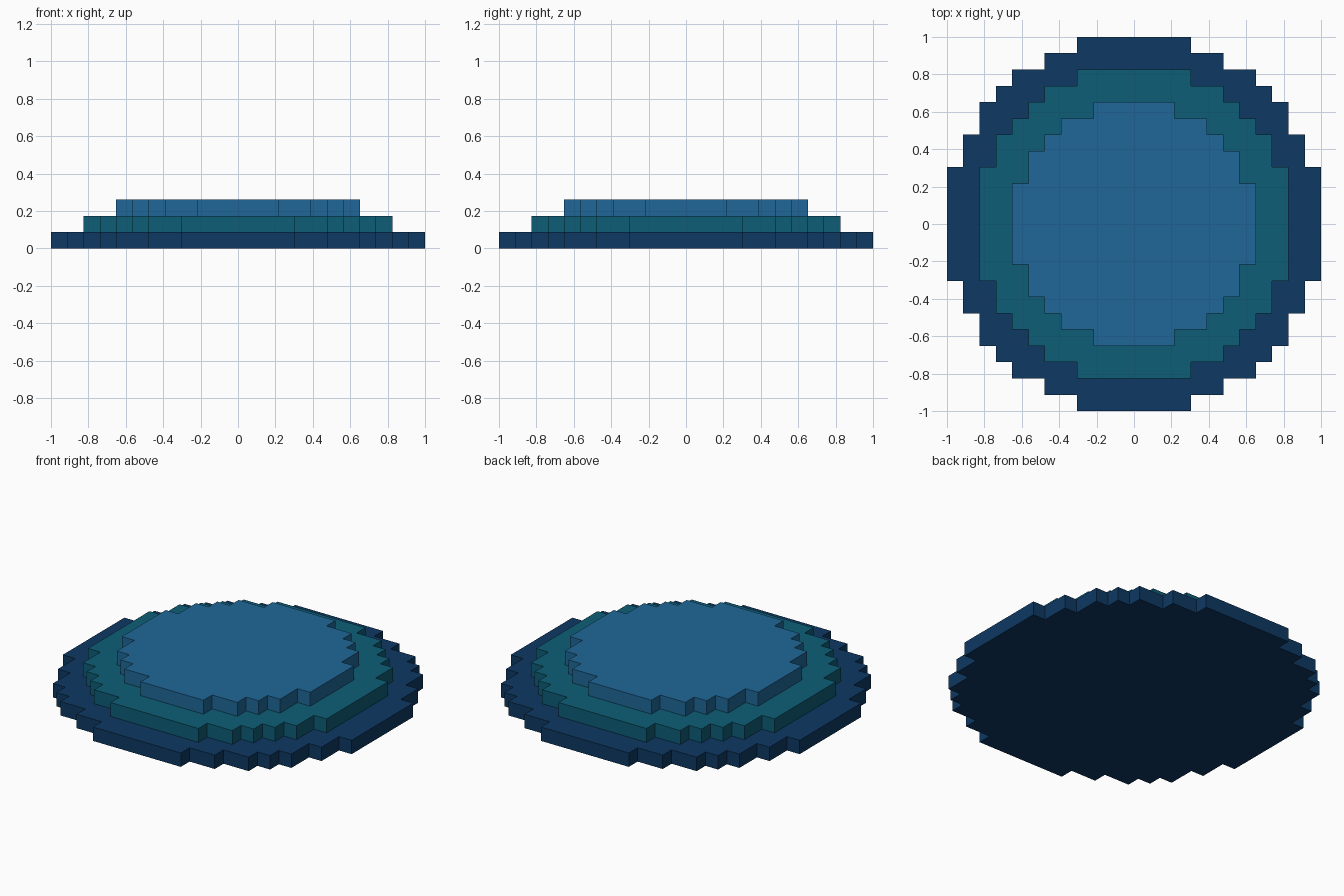
import bpy, bmesh, math

if "Cube" in bpy.data.objects:
    bpy.data.objects.remove(bpy.data.objects["Cube"])

CELL = 2 / 23  # the model is 23 cells wide


def stepped_outline(radius):
    """Outline of a circle drawn in square cells, counter-clockwise."""
    n = int(radius)
    right = []
    previous = None
    for row in range(-n, n + 1):
        half = int(math.sqrt(radius ** 2 - row ** 2)) + 0.5
        if half != previous:
            if previous is not None:
                right.append((previous, row - 0.5))
            right.append((half, row - 0.5))
        previous = half
    right.append((previous, n + 0.5))
    left = [(-x, y) for x, y in reversed(right)]
    return [(x * CELL, y * CELL) for x, y in right + left]


def stepped_disc(name, radius, level, color):
    bm = bmesh.new()
    points = stepped_outline(radius)
    bottom = [bm.verts.new((x, y, level * CELL)) for x, y in points]
    top = [bm.verts.new((x, y, (level + 1) * CELL)) for x, y in points]
    bm.faces.new(top)
    bm.faces.new(bottom[::-1])
    for i in range(len(points)):
        j = (i + 1) % len(points)
        bm.faces.new((bottom[i], bottom[j], top[j], top[i]))
    mesh = bpy.data.meshes.new(name)
    bm.to_mesh(mesh)
    bm.free()
    material = bpy.data.materials.new(name + "_color")
    material.diffuse_color = (*color, 1)
    material.use_nodes = True
    material.node_tree.nodes["Principled BSDF"].inputs["Base Color"].default_value = material.diffuse_color
    mesh.materials.append(material)
    bpy.context.collection.objects.link(bpy.data.objects.new(name, mesh))


# Three stacked tiers, each one cell thick
stepped_disc("base_tier", 11.5, 0, (0.004, 0.040, 0.125))
stepped_disc("middle_tier", 9.5, 1, (0.004, 0.110, 0.185))
stepped_disc("top_tier", 7.5, 2, (0.014, 0.137, 0.315))
